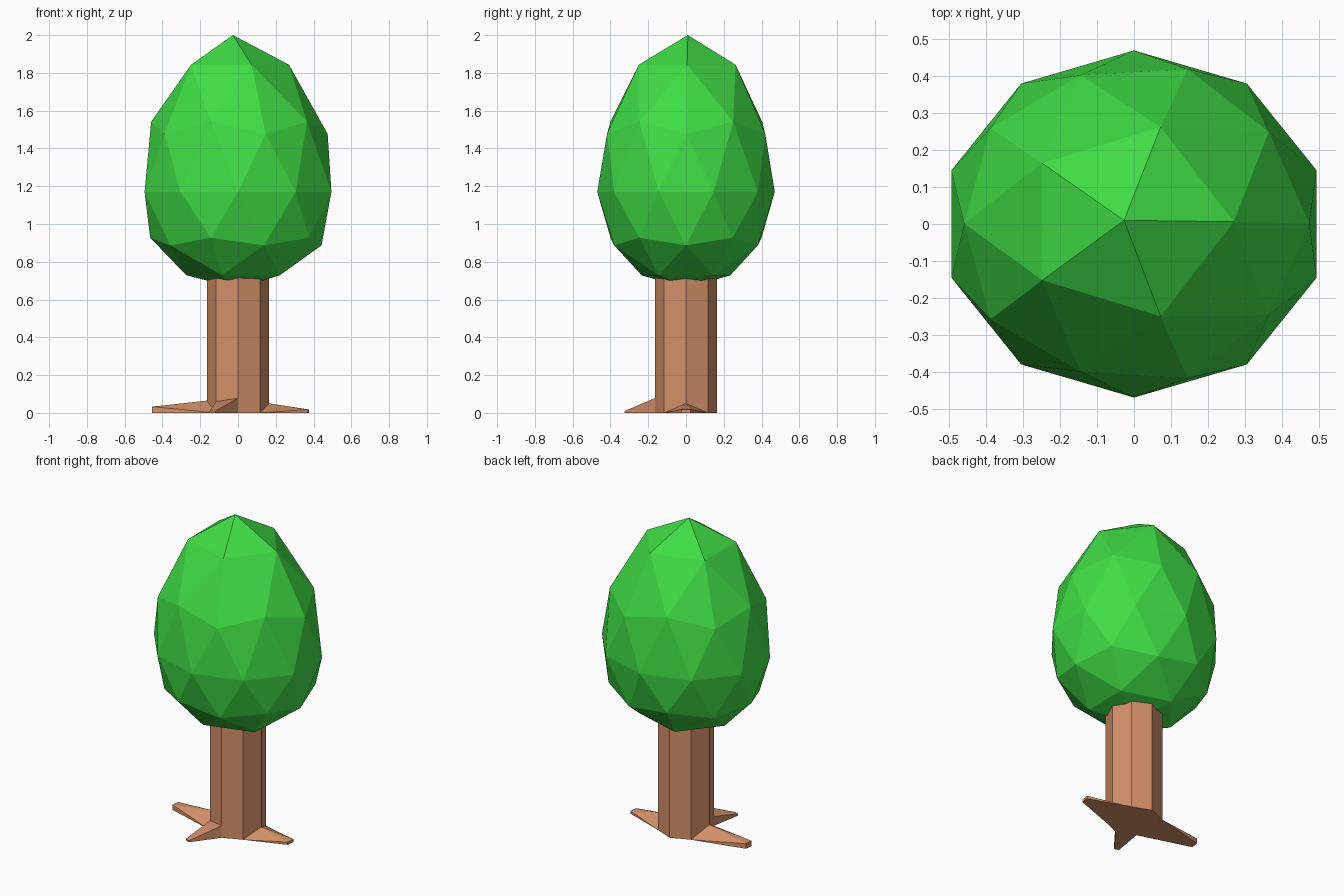
import bpy, bmesh
from math import pi

if "Cube" in bpy.data.objects:
    bpy.data.objects.remove(bpy.data.objects["Cube"])


def material(name, rgb):
    m = bpy.data.materials.new(name)
    m.diffuse_color = (*rgb, 1)
    m.use_nodes = True
    m.node_tree.nodes["Principled BSDF"].inputs["Base Color"].default_value = m.diffuse_color
    return m


GREEN = material("leaf_green", (0.05, 0.72, 0.06))
BROWN = material("bark_brown", (0.66, 0.28, 0.14))


def finish(bm, name, mat):
    bmesh.ops.recalc_face_normals(bm, faces=bm.faces)
    me = bpy.data.meshes.new(name)
    bm.to_mesh(me)
    bm.free()
    me.materials.append(mat)
    ob = bpy.data.objects.new(name, me)
    bpy.context.collection.objects.link(ob)
    return ob


# Foliage: low-poly icosphere stretched to an egg, leaning slightly at the top
bm = bmesh.new()
bmesh.ops.create_icosphere(bm, subdivisions=2, radius=1)
for v in bm.verts:
    x, y, z = v.co
    up = max(z, 0)
    v.co = (x * (0.52 + 0.03 * up) - 0.027 * up ** 3,
            y * (0.47 + 0.05 * up) + 0.01 * up ** 3,
            1.17 + z * (0.57 + (0.26 if z > 0 else 0.06) * z))
finish(bm, "foliage", GREEN)

# Trunk: eight-sided column with its top hidden in the foliage
R, D, H = 0.165, 0.117, 0.8
bm = bmesh.new()
bmesh.ops.create_cone(bm, cap_ends=True, segments=8, radius1=R, radius2=R, depth=H)
bmesh.ops.translate(bm, verts=bm.verts, vec=(0, 0, H / 2))
finish(bm, "trunk", BROWN)


# Roots: wedges running from the trunk foot out to small blunt tips
def root(name, base, tip, side, height):
    bm = bmesh.new()
    pts = list(base)
    for s, k in ((-1, 1.0), (1, 1.0)):
        x, y = tip[0] + s * side[0], tip[1] + s * side[1]
        pts += [(x, y, 0), (x, y, height)]
    verts = [bm.verts.new(p) for p in pts]
    res = bmesh.ops.convex_hull(bm, input=verts)
    loose = [v for v in bm.verts if not v.link_faces]
    bmesh.ops.delete(bm, geom=loose, context='VERTS')
    finish(bm, name, BROWN)


root("left_root", [(-D, D, 0), (-D, -D, 0), (-R, 0, 0.065), (-D, 0, 0.065)],
     (-0.452, 0.01), (0.003, 0.025), 0.033)
root("right_root", [(D, D, 0), (D, -D, 0), (R, 0, 0.05), (D, 0, 0.05)],
     (0.373, 0.0), (0.003, 0.025), 0.018)
root("front_root", [(-D, -D, 0), (0, -R, 0), (0, -R, 0.078), (-D, -D, 0.06)],
     (-0.135, -0.32), (0.015, -0.005), 0.01)
